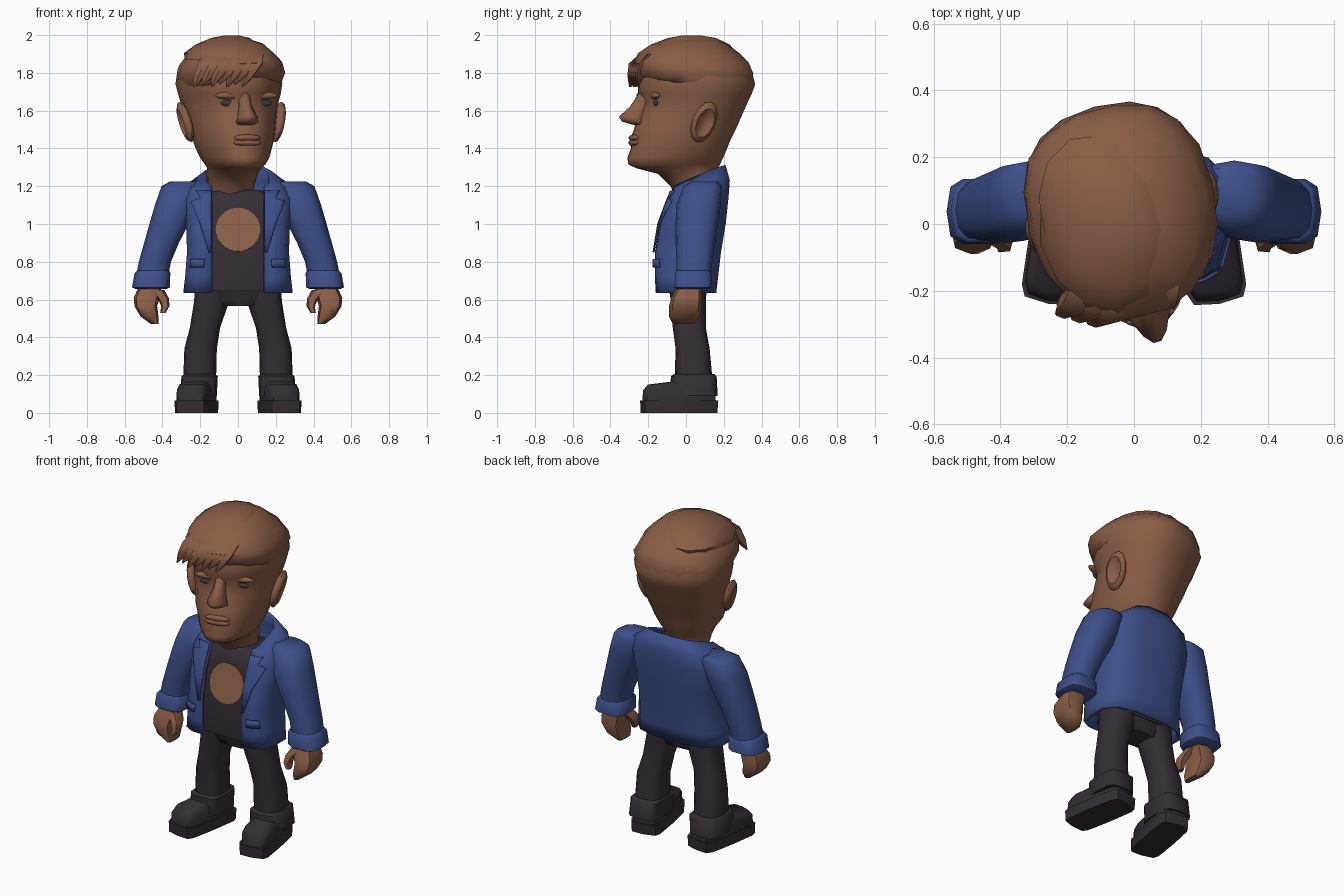
import bpy, bmesh, random
from math import pi, cos, sin, copysign, radians
from mathutils import Matrix, Vector

random.seed(4)
if "Cube" in bpy.data.objects:
    bpy.data.objects.remove(bpy.data.objects["Cube"])


def material(name, rgb):
    m = bpy.data.materials.new(name)
    m.use_nodes = True
    m.diffuse_color = (*rgb, 1)
    bsdf = m.node_tree.nodes["Principled BSDF"]
    bsdf.inputs["Base Color"].default_value = (*rgb, 1)
    bsdf.inputs["Roughness"].default_value = 0.9
    return m


SKIN = material("brown skin and hair", (.25, .11, .062))
BLUE = material("blue jacket", (.048, .08, .255))
DARK = material("dark cloth", (.036, .026, .036))
TAN = material("tan print", (.26, .118, .067))
EYE = material("dark eye", (.05, .045, .06))

# The head is turned a little to its left
HEAD = Matrix.Translation((-.03, .02, 0)) @ Matrix.Rotation(radians(15), 4, 'Z')
SIDES = (("left", 1), ("right", -1))


def finish(name, bm, mat, matrix=None, thick=0, angle=50):
    bmesh.ops.recalc_face_normals(bm, faces=bm.faces[:])
    me = bpy.data.meshes.new(name)
    bm.to_mesh(me)
    bm.free()
    me.materials.append(mat)
    me.shade_smooth()
    me.set_sharp_from_angle(angle=radians(angle))
    ob = bpy.data.objects.new(name, me)
    bpy.context.collection.objects.link(ob)
    if matrix:
        ob.matrix_world = matrix
    if thick:
        mod = ob.modifiers.new("thickness", 'SOLIDIFY')
        mod.thickness, mod.offset = thick, 0
    return ob


def skin_rows(bm, rows, closed):
    n = len(rows[0])
    for a, b in zip(rows, rows[1:]):
        for i in range(n if closed else n - 1):
            j = (i + 1) % n
            bm.faces.new((a[i], a[j], b[j], b[i]))


def loft(name, rings, mat, n=12, p=2.5, taper=0, side=1, tilt=0, jitter=0,
         matrix=None, angle=50):
    """Rings are (centre x, z, half width, front y, back y)."""
    bm = bmesh.new()
    rows = []
    for x, z, w, f, b in rings:
        row = []
        for i in range(n):
            c, s = cos(2 * pi * i / n), sin(2 * pi * i / n)
            u = copysign(abs(c) ** (2 / p), c)
            v = copysign(abs(s) ** (2 / p), s)
            k = 1 + random.uniform(-jitter, jitter)
            px = x + u * w * k * (1 - taper * max(0, -v))
            py = (f + b) / 2 + v * k * (b - f) / 2
            row.append(bm.verts.new((side * px, py, z + tilt * px)))
        rows.append(row)
    skin_rows(bm, rows, True)
    bm.faces.new(rows[0])
    bm.faces.new(rows[-1])
    return finish(name, bm, mat, matrix, angle=angle)


def ball(name, loc, scale, mat, dish=0, lean=0, flare=0):
    bm = bmesh.new()
    bmesh.ops.create_uvsphere(bm, u_segments=12, v_segments=8, radius=1)
    bm.transform(Matrix.Rotation(pi / 2, 4, 'Y'))
    for v in bm.verts:  # hollow out the outward face, used for the ears
        if dish and v.co.x * dish > .8:
            v.co.x *= .1
    turn = Matrix.Rotation(flare, 4, 'Y') @ Matrix.Rotation(lean, 4, 'X')
    bm.transform(Matrix.Translation(loc) @ turn @ Matrix.Diagonal((*scale, 1)))
    return finish(name, bm, mat, HEAD)


def surface_y(target, x, z):
    hit, co, *_ = target.ray_cast(Vector((x, -1, z)), Vector((0, 1, 0)))
    return co.y if hit else -.1


def plate(name, rows, target, mat, side, out=.008, cols=4):
    """Thin patch laid over the front; rows are (inner x, outer x, z)."""
    bm = bmesh.new()
    grid = []
    for x0, x1, z in rows:
        xs = [x0 + (x1 - x0) * i / cols for i in range(cols + 1)]
        grid.append([bm.verts.new((side * x, surface_y(target, x, z) - out, z)) for x in xs])
    skin_rows(bm, grid, False)
    return finish(name, bm, mat, thick=.009)


# Head and neck
head = loft("head", [
    (0, 1.10, .12, -.06, .12), (0, 1.20, .125, -.1, .13), (0, 1.265, .135, -.17, .14),
    (0, 1.295, .14, -.29, .15), (0, 1.315, .155, -.335, .16), (0, 1.35, .18, -.34, .175),
    (0, 1.40, .2, -.318, .195), (0, 1.45, .215, -.322, .215), (0, 1.50, .228, -.3, .24),
    (0, 1.58, .243, -.28, .275), (0, 1.65, .262, -.252, .305), (0, 1.69, .272, -.277, .325),
    (0, 1.74, .283, -.275, .343), (0, 1.82, .275, -.27, .32), (0, 1.89, .23, -.23, .265),
    (0, 1.94, .16, -.16, .2)], SKIN, n=20, p=2.4, taper=.28, matrix=HEAD, angle=60)
bpy.context.view_layer.update()

# Hair cap, swept top layer and fringe
loft("hair", [
    (0, 1.74, .27, -.23, .33), (0, 1.79, .285, -.285, .34), (-.005, 1.85, .265, -.3, .315),
    (-.01, 1.9, .222, -.26, .265), (0, 1.95, .155, -.19, .2), (.01, 1.98, .07, -.08, .12)],
    SKIN, n=18, p=2.3, tilt=.04, jitter=.02, matrix=HEAD)
loft("swept_hair", [
    (-.035, 1.87, .225, -.28, .25), (-.04, 1.905, .21, -.262, .265), (-.03, 1.95, .16, -.2, .215),
    (-.01, 1.985, .1, -.11, .14), (0, 1.998, .04, -.04, .06)],
    SKIN, n=14, p=2.2, jitter=.035, matrix=HEAD, angle=40)
for i in range(7):
    x = -.235 + .042 * i
    y = .05 * max(0, 2 - i) / 2
    loft(f"fringe_lock_{i + 1}", [
        (x - .035, 1.725 + .014 * (i % 2), .004, y - .283, y - .27),
        (x, 1.785, .034, y - .302, y - .23),
        (x + .04, 1.85, .05, y - .305, y - .2), (x + .07, 1.9, .035, y - .255, y - .15)],
        SKIN, n=6, p=2, matrix=HEAD)

# Face
loft("nose", [
    (0, 1.525, .045, -.31, -.24), (0, 1.542, .062, -.37, -.24), (0, 1.567, .055, -.39, -.24),
    (0, 1.62, .036, -.33, -.21), (0, 1.70, .028, -.275, -.19)], SKIN, n=10, p=2,
    taper=.3, matrix=HEAD, angle=70)
for part, z, out in (("upper_lip", 1.456, .008), ("lower_lip", 1.43, .007)):
    ball(part, (0, surface_y(head, 0, z) + .012, z), (.075, out + .012, .018), SKIN)
for label, s in SIDES:
    x = s * .1 + .015
    ball(label + "_eye", (x, surface_y(head, x, 1.64), 1.64), (.043, .008, .016), EYE)
    ball(label + "_brow", (x, surface_y(head, x, 1.68) + .01, 1.68), (.075, .02, .02), SKIN)
    ball(label + "_ear", (s * .255, .01, 1.54), (.032, .066, .115), SKIN,
         dish=s, lean=radians(-18), flare=s * radians(14))

# Shirt with round print
loft("shirt", [
    (0, .645, .2, -.125, .11), (0, .85, .2, -.135, .13), (0, 1.08, .2, -.085, .16),
    (0, 1.165, .15, -.065, .17), (0, 1.18, .12, -.05, .15)], DARK, n=16, p=6)
bm = bmesh.new()
bmesh.ops.create_cone(bm, cap_ends=True, segments=32, radius1=.118, radius2=.118, depth=.009)
bm.transform(Matrix.Translation((0, -.109, .97)) @ Matrix.Rotation(radians(78), 4, 'X'))
finish("shirt_print", bm, TAN)

# Open jacket: each row runs from one front edge round the back to the other
bm = bmesh.new()
rows = []
for z, w, f, b, lift in (
        (.635, .28, -.15, .15, 0), (.72, .27, -.155, .16, 0), (.85, .26, -.155, .175, 0),
        (1.0, .265, -.13, .2, 0), (1.12, .28, -.085, .215, .02),
        (1.18, .25, -.06, .222, .05), (1.2, .165, -.05, .2, .11)):
    gap = .137
    d, depth = w - gap, b - f
    half = [(gap, f), (gap + d * .5, f + .005), (gap + d * .85, f + .03),
            (w, f + depth * .35), (w, f + depth * .7), (w * .78, b - .025), (w * .4, b)]
    outline = half + [(0, b)] + [(-x, y) for x, y in reversed(half)]
    rows.append([bm.verts.new((x, y, z + lift * (y - f) / depth)) for x, y in outline])
skin_rows(bm, rows, False)
jacket = finish("jacket", bm, BLUE, thick=.02, angle=60)
bpy.context.view_layer.update()

# Hips
loft("hips", [(0, .565, .1, -.07, .09), (0, .6, .205, -.08, .1), (0, .7, .23, -.1, .11)],
     DARK, p=4)

for label, s in SIDES:
    # Lapels and pocket flaps
    plate(label + "_lapel", [(.142, .155, .85), (.14, .2, 1.0), (.14, .25, 1.12),
                             (.14, .2, 1.135), (.14, .22, 1.175)], jacket, BLUE, s)
    plate(label + "_pocket_flap", [(.18, .255, .77), (.175, .25, .815)], jacket, BLUE, s, .012)

    # Sleeve and turned-up cuff
    loft(label + "_sleeve", [
        (.28, 1.225, .08, .03, .17), (.3, 1.2, .105, -.015, .19), (.33, 1.1, .11, -.05, .185),
        (.365, 1.0, .104, -.055, .17), (.405, .9, .092, -.055, .155), (.44, .8, .085, -.05, .14),
        (.455, .72, .085, -.05, .13)], BLUE, n=12, p=2.6, side=s)
    loft(label + "_cuff", [
        (.45, .755, .083, -.05, .125), (.453, .74, .095, -.06, .137),
        (.461, .665, .1, -.063, .138), (.461, .655, .08, -.05, .12)],
        BLUE, n=10, p=3.5, side=s)

    # Curled hand and thumb
    loft(label + "_hand", [
        (.46, .68, .06, -.04, .08), (.484, .61, .068, -.078, .085), (.488, .565, .06, -.09, .085),
        (.468, .51, .047, -.09, .075), (.44, .47, .02, -.07, .04)], SKIN, n=8, p=3, side=s)
    loft(label + "_thumb", [
        (.43, .65, .04, -.05, .03), (.395, .605, .03, -.075, .005),
        (.385, .565, .022, -.085, -.02), (.398, .53, .014, -.085, -.045)],
        SKIN, n=6, p=3, side=s)

    # Trouser leg with hem
    loft(label + "_leg", [
        (.125, .68, .1, -.09, .11), (.142, .58, .092, -.08, .105), (.175, .45, .08, -.07, .105),
        (.198, .34, .086, -.055, .125), (.203, .18, .087, -.06, .14)], DARK, p=2.8, side=s)
    loft(label + "_hem", [
        (.203, .205, .082, -.065, .15), (.203, .195, .096, -.08, .162),
        (.21, .09, .098, -.085, .168)], DARK, p=4, side=s)

    # Shoe, turned slightly outward
    turn = Matrix.Translation((s * .213, 0, 0)) @ Matrix.Rotation(s * radians(10), 4, 'Z')
    loft(label + "_sole", [(0, 0, .092, -.24, .165), (0, .065, .094, -.243, .17)],
         DARK, p=6, matrix=turn)
    loft(label + "_shoe", [
        (0, .06, .087, -.235, .16), (0, .12, .085, -.23, .155), (0, .15, .075, -.205, .15),
        (0, .165, .062, -.08, .14), (0, .2, .055, -.05, .13)], DARK, p=5, matrix=turn)
